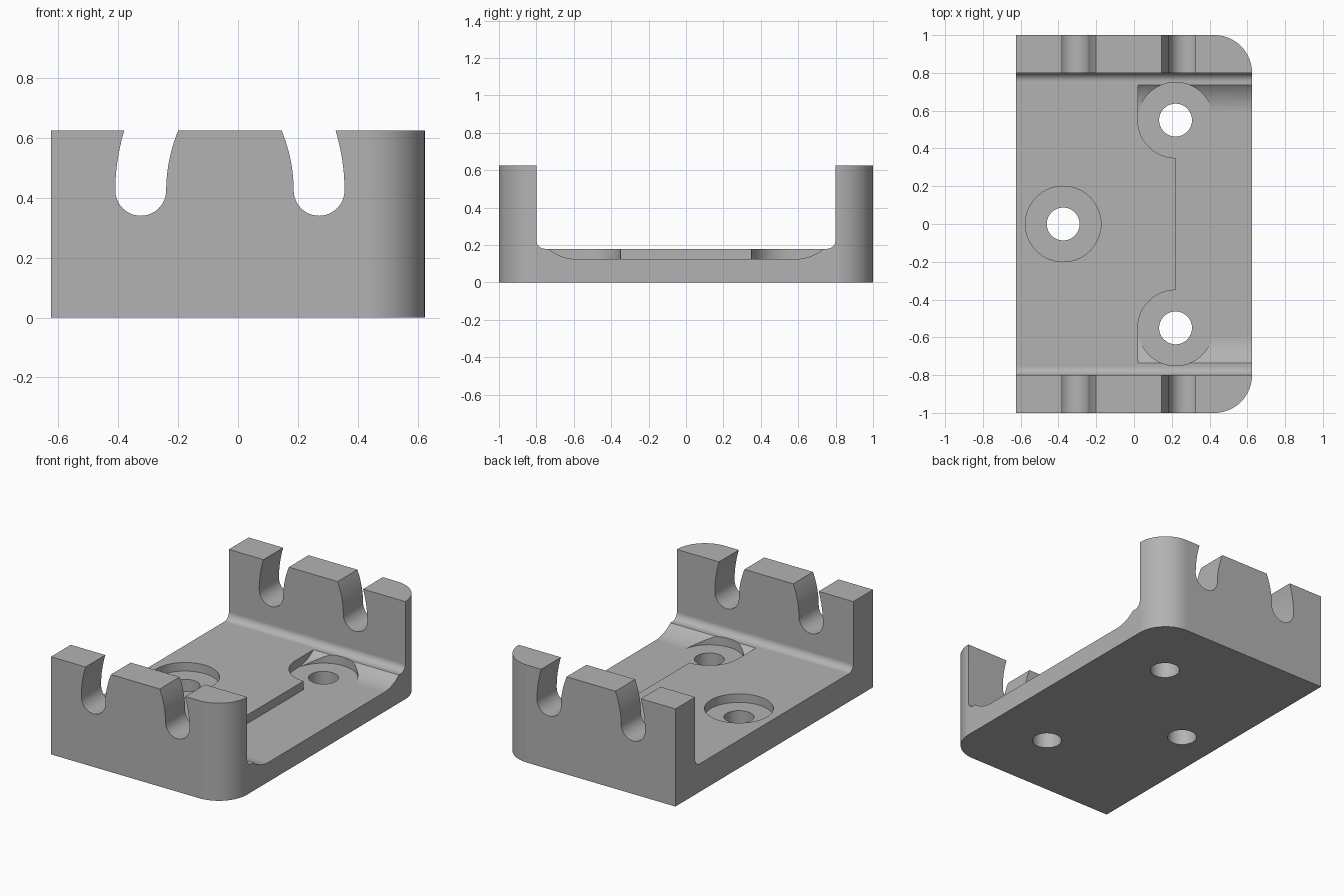
import bpy, bmesh, math
from math import sin, cos, pi
from mathutils import Vector

cube = bpy.data.objects.get("Cube")
if cube:
    bpy.data.objects.remove(cube, do_unlink=True)

grey = bpy.data.materials.new("plain grey")
grey.use_nodes = True
colour = (0.45, 0.45, 0.45, 1)
grey.diffuse_color = colour
grey.node_tree.nodes["Principled BSDF"].inputs["Base Color"].default_value = colour


def prism(name, profile, axis, low, high):
    """Extrude a closed 2D profile along x, y or z."""
    place = {"x": lambda a, b, d: (d, a, b),
             "y": lambda a, b, d: (a, d, b),
             "z": lambda a, b, d: (a, b, d)}[axis]
    bm = bmesh.new()
    face = bm.faces.new([bm.verts.new(place(a, b, low)) for a, b in profile])
    ext = bmesh.ops.extrude_face_region(bm, geom=[face])
    moved = [v for v in ext["geom"] if isinstance(v, bmesh.types.BMVert)]
    bmesh.ops.translate(bm, verts=moved, vec=Vector(place(0, 0, high - low)))
    bmesh.ops.recalc_face_normals(bm, faces=bm.faces)
    mesh = bpy.data.meshes.new(name)
    bm.to_mesh(mesh)
    bm.free()
    mesh.materials.append(grey)
    obj = bpy.data.objects.new(name, mesh)
    bpy.context.collection.objects.link(obj)
    return obj


def arc(cx, cy, r, start, end, n=12):
    angles = [start + (end - start) * i / n for i in range(n + 1)]
    return [(cx + r * cos(a), cy + r * sin(a)) for a in angles]


def circle(cx, cy, r):
    return arc(cx, cy, r, 0, 2 * pi, 64)[:-1]


def mirrored(half):
    """Close a half profile by mirroring it across zero."""
    return half + [(-a, b) for a, b in reversed(half)]


WIDTH, HEIGHT = 0.625, 0.625
FLOOR, POCKET = 0.18, 0.125

# Body with two rounded corners on one side
outline = [(-WIDTH, -1)] + arc(0.425, -0.8, 0.2, -pi / 2, 0, 20)
outline += arc(0.425, 0.8, 0.2, 0, pi / 2, 20) + [(-WIDTH, 1)]
bracket = prism("cradle_bracket", outline, "z", 0, HEIGHT)
cutters = []

# Channel between the walls, with filleted floor corners
fillet = 0.045
channel = arc(0.8 - fillet, FLOOR + fillet, fillet, -pi / 2, 0, 8) + [(0.8, 1)]
cutters.append(prism("channel_cutter", mirrored(channel), "x", -1, 1))

# Sunken pocket whose ends sweep up to the floor
rise, run = FLOOR - POCKET, 0.15
radius = (rise ** 2 + run ** 2) / (2 * rise)
sweep = arc(0.735 - run, POCKET + radius, radius, -pi / 2,
            -pi / 2 + math.asin(run / radius), 10)
end = sweep + [(0.735, 0.3)]
cutters.append(prism("pocket_cutter", mirrored(end), "x", 0.22, 1))
for side in (-1, 1):
    corner = [(side * y, z) for y, z in [(0.55, 0.3), (0.55, POCKET)] + end]
    cutters.append(prism("pocket_end_cutter", corner, "x", 0.02, 0.3))

# Counterbored screw holes
for x, y in ((-0.375, 0), (0.22, 0.55), (0.22, -0.55)):
    cutters.append(prism("counterbore_cutter", circle(x, y, 0.2), "z", POCKET, 0.3))
    cutters.append(prism("hole_cutter", circle(x, y, 0.087), "z", -0.1, 0.4))

# Curved slots through both walls
steps = [i / 10 for i in range(1, 12)]
slot = [(-0.41 + 0.03 * t * t, 0.425 + 0.2 * t) for t in reversed(steps)]
slot += arc(-0.325, 0.425, 0.085, pi, 2 * pi, 24)
slot += [(-0.24 + 0.04 * t * t, 0.425 + 0.2 * t) for t in steps]
flipped = [(-0.054 - x, z) for x, z in slot]
for shape in (slot, flipped):
    cutters.append(prism("slot_cutter", shape, "y", -1.2, 1.2))

# Apply the cuts
bpy.ops.object.select_all(action="DESELECT")
bpy.context.view_layer.objects.active = bracket
bracket.select_set(True)
for cutter in cutters:
    cutter.hide_render = True
    cut = bracket.modifiers.new("cut", "BOOLEAN")
    cut.operation, cut.solver, cut.object = "DIFFERENCE", "EXACT", cutter
    bpy.ops.object.modifier_apply(modifier=cut.name)
    bpy.data.objects.remove(cutter, do_unlink=True)

# Smooth curves while flat faces stay flat
bpy.ops.object.shade_smooth_by_angle(angle=math.radians(20))
normals = bracket.modifiers.new("flat faces", "WEIGHTED_NORMAL")
normals.keep_sharp = True
normals.weight = 100
